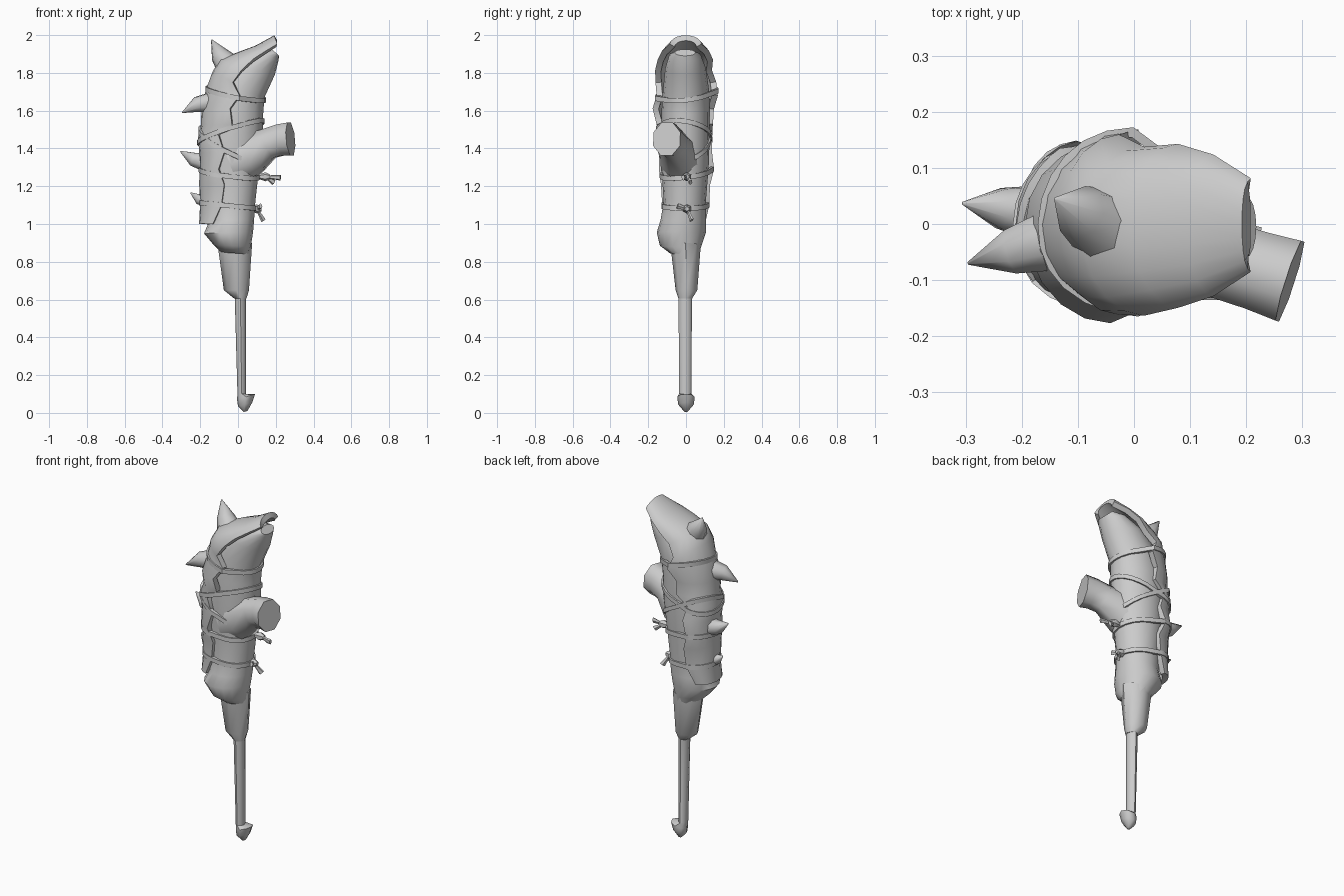
import bpy
import bmesh
from math import sin, cos, pi, radians
from mathutils import Vector
from mathutils.geometry import convex_hull_2d

cube = bpy.data.objects.get("Cube")
if cube:
    bpy.data.objects.remove(cube, do_unlink=True)

grey = bpy.data.materials.new("plain grey")
grey.use_nodes = True
grey.diffuse_color = (0.6, 0.6, 0.6, 1)
grey.node_tree.nodes["Principled BSDF"].inputs["Base Color"].default_value = (0.6, 0.6, 0.6, 1)


def skin(name, rings, closed=True, caps=True, loop=False, angle=40, thickness=0):
    """Join matching rings of points into one surface."""
    bm = bmesh.new()
    rows = [[bm.verts.new(p) for p in ring] for ring in rings]
    n = len(rows[0])
    pairs = list(zip(rows, rows[1:])) + ([(rows[-1], rows[0])] if loop else [])
    for a, b in pairs:
        for i in range(n if closed else n - 1):
            j = (i + 1) % n
            bm.faces.new((a[i], a[j], b[j], b[i]))
    if caps:
        bm.faces.new(rows[0][::-1])
        bm.faces.new(rows[-1])
    bmesh.ops.recalc_face_normals(bm, faces=bm.faces)
    mesh = bpy.data.meshes.new(name)
    bm.to_mesh(mesh)
    bm.free()
    obj = bpy.data.objects.new(name, mesh)
    bpy.context.collection.objects.link(obj)
    mesh.materials.append(grey)
    bpy.ops.object.select_all(action='DESELECT')
    bpy.context.view_layer.objects.active = obj
    obj.select_set(True)
    if thickness:
        mod = obj.modifiers.new("thickness", 'SOLIDIFY')
        mod.thickness = thickness
        mod.offset = 0
        bpy.ops.object.modifier_apply(modifier=mod.name)
    bpy.ops.object.shade_smooth_by_angle(angle=radians(angle))
    return obj


def section(xl, zl, xr, zr, y0, y1, sides):
    """Oval ring between a left and a right point, from y0 to y1."""
    ring = []
    for i in range(sides):
        a = 2 * pi * i / sides
        s = (1 + cos(a)) / 2
        ring.append((xl + (xr - xl) * s, (y0 + y1) / 2 + (y1 - y0) / 2 * sin(a), zl + (zr - zl) * s))
    return ring


def half_section(rx, rz, ex, ez, y0, y1):
    """Open arc from the back edge over the ridge to the front edge."""
    ring = []
    for i in range(11):
        s, c = sin(pi * i / 10), cos(pi * i / 10)
        ring.append((ex + (rx - ex) * s, c * (y1 if c > 0 else -y0), ez + (rz - ez) * s))
    return ring


def tube(name, path, radii, sides=8, flat=1.0, angle=40):
    """Tapering tube along a path."""
    pts = [Vector(p) for p in path]
    rings = []
    for k, p in enumerate(pts):
        d = (pts[min(k + 1, len(pts) - 1)] - pts[max(k - 1, 0)]).normalized()
        side = d.cross(Vector((0, 0, 1))).normalized()
        up = side.cross(d)
        turn = [2 * pi * (i + 0.5) / sides for i in range(sides)]
        rings.append([p + radii[k] * (side * cos(a) * flat + up * sin(a)) for a in turn])
    return skin(name, rings, angle=angle)


# Handle with hooked pommel
handle = [
    (0.03, 0.005, 0.05, 0.01, -0.01, 0.01),
    (0.0, 0.035, 0.075, 0.055, -0.042, 0.042),
    (-0.005, 0.07, 0.09, 0.1, -0.046, 0.046),
    (-0.003, 0.105, 0.042, 0.1, -0.036, 0.028),
    (-0.018, 0.64, 0.042, 0.64, -0.04, 0.032),
]
skin("handle", [section(*r, 8) for r in handle], angle=50)

# Tapered collar above the handle
collar = [
    (-0.02, 0.605, 0.045, 0.605, -0.04, 0.032),
    (-0.075, 0.65, 0.058, 0.65, -0.055, 0.06),
    (-0.105, 0.87, 0.075, 0.9, -0.082, 0.078),
]
skin("collar", [section(*r, 8) for r in collar], angle=50)

# Wooden club body bending over at the head
body = [
    (-0.09, 0.85, 0.06, 0.84, -0.085, 0.07),
    (-0.13, 0.89, 0.068, 0.88, -0.138, 0.082),
    (-0.18, 0.95, 0.08, 0.96, -0.155, 0.105),
    (-0.15, 1.02, 0.085, 1.02, -0.135, 0.105),
    (-0.16, 1.12, 0.092, 1.12, -0.118, 0.105),
    (-0.175, 1.3, 0.112, 1.3, -0.13, 0.12),
    (-0.185, 1.45, 0.13, 1.45, -0.13, 0.125),
    (-0.175, 1.6, 0.133, 1.58, -0.13, 0.125),
    (-0.13, 1.75, 0.14, 1.67, -0.122, 0.122),
    (-0.05, 1.86, 0.195, 1.79, -0.11, 0.105),
    (0.09, 1.92, 0.213, 1.86, -0.09, 0.08),
    (0.18, 1.925, 0.218, 1.89, -0.06, 0.05),
]
skin("club_body", [section(*r, 16) for r in body])

# Bark shell over the back: ridge x, z, edge x, z, front and back reach
shell = [
    (-0.19, 1.0, -0.13, 1.0, -0.1, 0.085),
    (-0.185, 1.1, -0.085, 1.1, -0.11, 0.107),
    (-0.19, 1.22, -0.07, 1.21, -0.117, 0.112),
    (-0.185, 1.3, -0.1, 1.29, -0.128, 0.133),
    (-0.19, 1.38, -0.07, 1.38, -0.128, 0.122),
    (-0.195, 1.46, -0.1, 1.47, -0.128, 0.12),
    (-0.18, 1.52, -0.03, 1.53, -0.14, 0.127),
    (-0.178, 1.6, -0.04, 1.61, -0.161, 0.132),
    (-0.157, 1.7, 0.01, 1.68, -0.14, 0.153),
    (-0.12, 1.8, -0.025, 1.75, -0.146, 0.144),
    (-0.085, 1.86, 0.02, 1.81, -0.148, 0.122),
    (0.0, 1.893, 0.08, 1.865, -0.135, 0.128),
    (0.1, 1.93, 0.14, 1.905, -0.115, 0.11),
    (0.2, 1.985, 0.205, 1.945, -0.072, 0.068),
]
skin("bark_shell", [half_section(*r) for r in shell], closed=False, caps=False, thickness=0.032)

# Broken branch stump with a flared root
tube("branch_stump",
     [(-0.03, -0.02, 1.33), (0.06, -0.035, 1.365), (0.16, -0.065, 1.425), (0.225, -0.085, 1.445), (0.278, -0.102, 1.45)],
     [0.14, 0.125, 0.088, 0.09, 0.095], flat=0.85, angle=60)

# Thorns: base, tip, base radius
thorns = [
    ((-0.06, 0.0, 1.85), (-0.14, 0.045, 1.975), 0.066),
    ((-0.15, -0.03, 1.64), (-0.295, -0.07, 1.59), 0.058),
    ((-0.18, 0.02, 1.33), (-0.305, 0.037, 1.385), 0.052),
    ((-0.17, -0.01, 1.125), (-0.25, 0.01, 1.165), 0.038),
]
for k, (base, tip, r) in enumerate(thorns):
    b, t = Vector(base), Vector(tip)
    bow = Vector((0, 0, 0.015 if t.z < b.z else -0.012))
    tube(f"thorn_{k + 1}", [b, b.lerp(t, 0.45) + bow, t], [r, r * 0.75, 0.003], 8, angle=80)


def along(table, z, zcol, col):
    """Read a column of a ring table at height z."""
    for a, b in zip(table, table[1:]):
        if a[zcol] <= z <= b[zcol]:
            return a[col] + (b[col] - a[col]) * (z - a[zcol]) / (b[zcol] - a[zcol])
    return table[-1][col]


# Flat straps pulled tight around body and shell
def strap(name, z0, slope_x, slope_y, width=0.026):
    def level(x, y):
        return z0 + slope_x * (x + 0.03) / 0.15 + slope_y * y / 0.13

    outline = []
    for i in range(24):
        a = 2 * pi * i / 24
        z = level(-0.03 + 0.15 * cos(a), 0.13 * sin(a))
        xl, xr = along(body, z, 1, 0), along(body, z, 3, 2)
        y0, y1 = along(body, z, 1, 4), along(body, z, 1, 5)
        outline.append(Vector(((xl + xr) / 2 + (xr - xl) / 2 * cos(a), (y0 + y1) / 2 + (y1 - y0) / 2 * sin(a))))
        if cos(a) < 0.01:
            rx, ex = along(shell, z, 1, 0), along(shell, z, 3, 2)
            reach = along(shell, z, 1, 5 if sin(a) > 0 else 4)
            outline.append(Vector((ex + (ex - rx + 0.014) * cos(a), (abs(reach) + 0.012) * sin(a))))
    rings = []
    for i in convex_hull_2d(outline):
        x, y = outline[i]
        p = Vector((x, y, level(x, y)))
        out = Vector((x + 0.03, y, 0)).normalized()
        up = Vector((0, 0, width / 2))
        rings.append([p + up + out * 0.008, p - up + out * 0.008, p - up - out * 0.01, p + up - out * 0.01])
    skin(name, rings, caps=False, loop=True, angle=30)


for k, args in enumerate([(1.095, -0.015, 0.0), (1.265, -0.02, 0.015), (1.41, -0.08, 0.04),
                          (1.49, 0.05, -0.02), (1.69, -0.03, 0.015)]):
    strap(f"strap_{k + 1}", *args)

# Strap knots with loose ends
for k, (x, z, ends) in enumerate([
        (0.1, 1.08, [(0.135, 0.03, 1.02), (0.12, -0.045, 1.095)]),
        (0.145, 1.25, [(0.225, -0.015, 1.245), (0.19, 0.025, 1.22)])]):
    c = Vector((x, 0.005, z))
    tube(f"knot_{k + 1}", [c - Vector((0.035, 0, 0)), c, c + Vector((0.025, 0, 0))],
         [0.012, 0.024, 0.012], 6)
    for m, e in enumerate(ends):
        e = Vector(e)
        tube(f"knot_{k + 1}_end_{m + 1}", [c, c.lerp(e, 0.6), e], [0.008, 0.012, 0.016], 5, 0.6)
